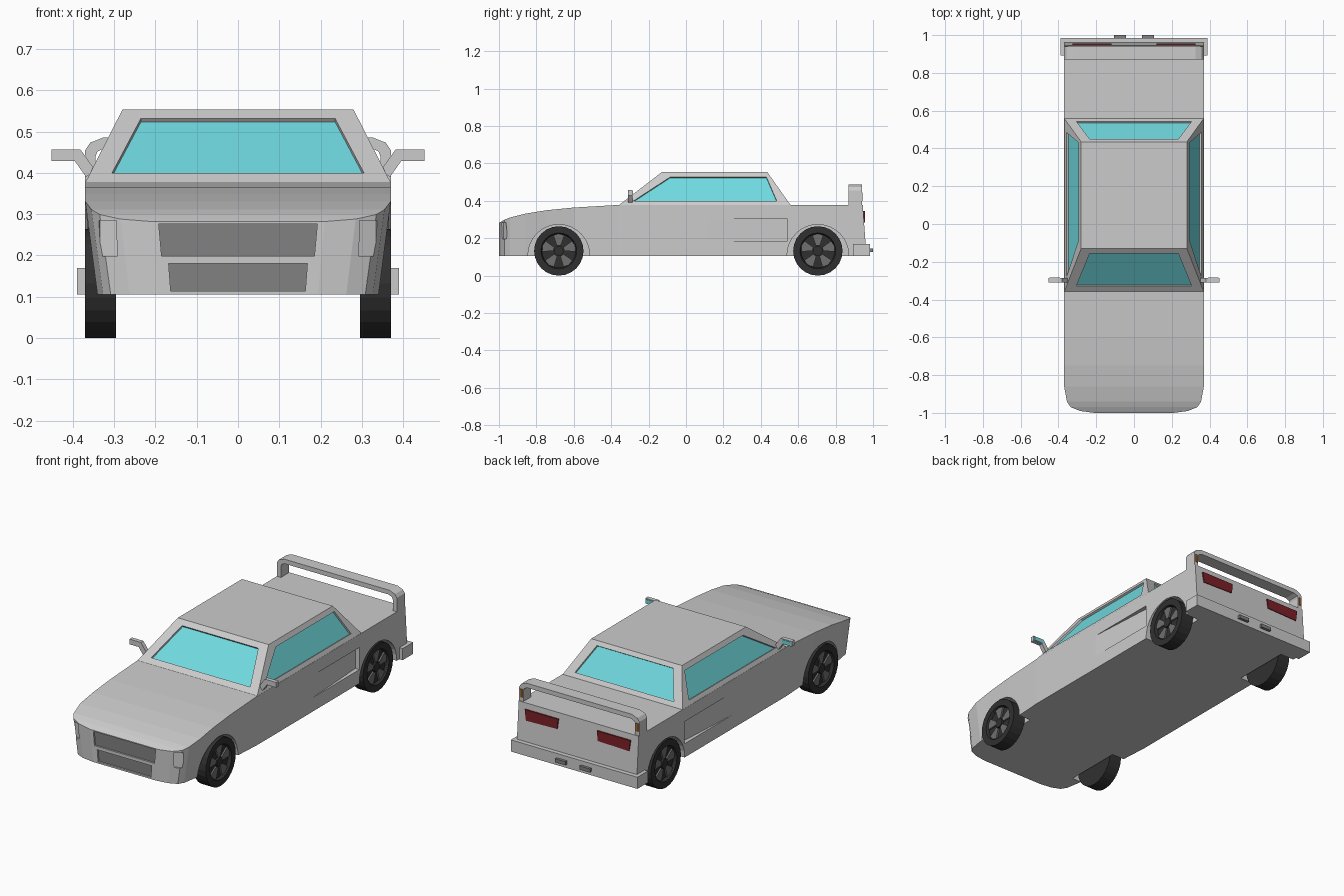
import bpy, bmesh, math
from mathutils import Vector, Matrix

if "Cube" in bpy.data.objects:
    bpy.data.objects.remove(bpy.data.objects["Cube"])

def material(name, rgb):
    m = bpy.data.materials.new(name)
    m.diffuse_color = (*rgb, 1)
    m.use_nodes = True
    m.node_tree.nodes["Principled BSDF"].inputs["Base Color"].default_value = m.diffuse_color
    return m

GLASS = material("glass", (0.16, 0.70, 0.74))
RUBBER = material("rubber", (0.03, 0.03, 0.03))
RIM = material("rim", (0.16, 0.16, 0.16))
GRILLE = material("grille", (0.22, 0.22, 0.22))
RED = material("red_lens", (0.20, 0.015, 0.02))
AMBER = material("amber_lens", (0.40, 0.13, 0.02))

def finish(name, bm, mats=()):
    bmesh.ops.recalc_face_normals(bm, faces=bm.faces)
    me = bpy.data.meshes.new(name)
    bm.to_mesh(me)
    bm.free()
    for m in mats:
        me.materials.append(m)
    ob = bpy.data.objects.new(name, me)
    bpy.context.collection.objects.link(ob)
    return ob

def prism(name, pts, axis, a, b, mat=None):
    """Extrude a 2D outline along an axis from a to b."""
    def place(p, t):
        return {'x': (t, p[0], p[1]), 'y': (p[0], t, p[1]), 'z': (p[0], p[1], t)}[axis]
    bm = bmesh.new()
    lo = [bm.verts.new(place(p, a)) for p in pts]
    hi = [bm.verts.new(place(p, b)) for p in pts]
    bm.faces.new(lo)
    bm.faces.new(hi)
    for i in range(len(pts)):
        j = (i + 1) % len(pts)
        bm.faces.new((lo[i], lo[j], hi[j], hi[i]))
    return finish(name, bm, [mat] if mat else [])

def box(name, x, y, z, mat=None):
    return prism(name, [(x[0], z[0]), (x[1], z[0]), (x[1], z[1]), (x[0], z[1])], 'y', y[0], y[1], mat)

def circle(cy, cz, r, n):
    return [(cy + r * math.cos(2 * math.pi * i / n), cz + r * math.sin(2 * math.pi * i / n)) for i in range(n)]

# Lower body: lofted sections (y, half width, top height)
stations = [(-1, .21, .282), (-.99, .285, .288), (-.97, .335, .299), (-.94, .355, .311),
            (-.86, .37, .331), (-.75, .37, .349), (-.6, .37, .364), (-.36, .37, .378), (.945, .37, .378)]
bm = bmesh.new()
rings = []
for y, w, top in stations:
    taper = .92 if y < -.7 else (.96 if y < -.5 else 1)
    yb = y + (.02 if y > .9 else 0)
    wb = w * taper
    rings.append([bm.verts.new(c) for c in ((-wb, yb, .105), (wb, yb, .105), (w, y, top), (-w, y, top))])
for r, s in zip(rings, rings[1:]):
    for i in range(4):
        j = (i + 1) % 4
        bm.faces.new((r[i], r[j], s[j], s[i]))
bm.faces.new(rings[0])
bm.faces.new(rings[-1])
body = finish("body", bm)

WHEEL_Y = (-.68, .705)
upper_grille = [(-.185, .198), (.185, .198), (.192, .276), (-.192, .276)]
lower_grille = [(-.163, .114), (.163, .114), (.168, .18), (-.168, .18)]
cutters = [prism("cut_upper_grille", upper_grille, 'y', -1.1, -.988),
           prism("cut_lower_grille", lower_grille, 'y', -1.1, -.988)]
for s in (-1, 1):
    # Wheel arches
    for y in WHEEL_Y:
        cutters.append(prism("cut_arch", circle(y, .108, .165, 32), 'x', s * .285, s * .5))
    # Wedge-shaped side scoop
    cutters.append(prism("cut_scoop", [(s * .372, .09), (s * .345, .54), (s * .45, .54), (s * .45, .09)], 'z', .182, .305))
    # Headlight recess in the rounded corner
    lamp = box("cut_headlight", (-.024, .024), (-.012, .05), (.197, .284))
    lamp.data.transform(Matrix.Translation((s * .317, -.977, 0)) @ Matrix.Rotation(s * .42 + math.pi, 4, 'Z'))
    cutters.append(lamp)
bpy.context.view_layer.objects.active = body
for c in cutters:
    c.hide_render = True
    mod = body.modifiers.new("cut", 'BOOLEAN')
    mod.operation, mod.object, mod.solver = 'DIFFERENCE', c, 'EXACT'
    bpy.ops.object.modifier_apply(modifier=mod.name)
for c in cutters:
    bpy.data.objects.remove(c)

# Grille panels
prism("upper_grille", upper_grille, 'y', -.991, -.985, GRILLE)
prism("lower_grille", lower_grille, 'y', -.991, -.985, GRILLE)

# Cabin: roof plus four sloping sides with recessed windows
def ring(x, yf, yr, z):
    return [Vector(c) for c in ((-x, yf, z), (x, yf, z), (x, yr, z), (-x, yr, z))]

base, roof = ring(.37, -.36, .56, .376), ring(.28, -.13, .435, .553)
side_win = [Vector((.36, -.28, .40)), Vector((.36, .485, .40)), Vector((.295, .43, .527)), Vector((.295, -.085, .527))]
front_win = [Vector((-.305, 0, .40)), Vector((.305, 0, .40)), Vector((.235, 0, .532)), Vector((-.235, 0, .532))]
bm = bmesh.new()
bm.faces.new([bm.verts.new(c) for c in roof])
for i in range(4):
    j = (i + 1) % 4
    outer = [base[i], base[j], roof[j], roof[i]]
    n = (outer[1] - outer[0]).cross(outer[3] - outer[0]).normalized()
    if i % 2 == 0:
        win = [p.copy() for p in front_win]
        if i == 2:
            for p in win:
                p.x *= -1
    else:
        win = [p.copy() for p in side_win]
        if i == 3:
            win = [Vector((-p.x, p.y, p.z)) for p in (win[1], win[0], win[3], win[2])]
    # drop the outline onto the sloping plane
    k = 1 if i % 2 == 0 else 0
    for p in win:
        p[k] -= n.dot(p - outer[0]) / n[k]
    o, w, g = ([bm.verts.new(c) for c in loop] for loop in (outer, win, [p - n * .011 for p in win]))
    for a in range(4):
        b = (a + 1) % 4
        bm.faces.new((o[a], o[b], w[b], w[a]))
        bm.faces.new((w[a], w[b], g[b], g[a]))
    bm.faces.new(g).material_index = 1
bmesh.ops.remove_doubles(bm, verts=bm.verts, dist=.0005)
grey = material("cabin_grey", (.8, .8, .8))
finish("cabin", bm, [grey, GLASS])

# Rear wing: one bent bar with legs
half = [(.37, .37), (.37, .455), (.358, .473), (.325, .486)]
inner = [(.32, .461), (.34, .452), (.345, .44), (.345, .37)]
right = half + inner
outline = half[::-1] + [(-x, z) for x, z in half]
under = [(x, z) for x, z in inner]
wing = half + [(-x, z) for x, z in half[::-1]] + [(-x, z) for x, z in inner[::-1]] + inner
prism("rear_wing", wing, 'y', .87, .94)

# Rear bumper
box("rear_bumper", (-.39, .39), (.893, .985), (.105, .17))

# Wheels: tyre with dished face, wedge spokes
def wheel(name, s, y, z=.132, r=.132):
    bm = bmesh.new()
    loops = []
    for x, rad in ((.295, r), (.37, r), (.37, .096), (.352, .09)):
        loops.append([bm.verts.new((s * x, *p)) for p in circle(y, z, rad, 24)])
    for a, b in zip(loops, loops[1:]):
        for i in range(24):
            j = (i + 1) % 24
            bm.faces.new((a[i], a[j], b[j], b[i]))
    bm.faces.new(loops[0])
    bm.faces.new(loops[-1])
    finish(name + "_tyre", bm, [RUBBER])
    for k in range(5):
        t = math.pi / 2 + k * 2 * math.pi / 5
        pts = [(y + q * math.cos(t + d), z + q * math.sin(t + d))
               for q, d in ((.03, -.35), (.089, -.34), (.092, 0), (.089, .34), (.03, .35))]
        prism(name + "_spoke", pts, 'x', s * .35, s * .361, RIM)
    prism(name + "_hub", circle(y, z, .026, 12), 'x', s * .35, s * .364, RUBBER)

for s, side in ((-1, "left"), (1, "right")):
    for y, end in zip(WHEEL_Y, ("front", "rear")):
        wheel(f"{end}_{side}_wheel", s, y)
    # Door mirror and its glass
    arm = [(.452, .457), (.452, .428), (.395, .428), (.368, .39), (.345, .405), (.382, .457)]
    prism(side + "_mirror", [(s * x, z) for x, z in arm], 'y', -.31, -.287)
    box(side + "_mirror_glass", (s * .392, s * .447), (-.288, -.284), (.432, .453), GLASS)
    # Tail lamp, marker lamp and exhaust
    tail = [(.125, .29), (.318, .285), (.325, .345), (.12, .345)]
    prism(side + "_tail_lamp", [(s * x, z) for x, z in tail], 'y', .93, .956, RED)
    box(side + "_marker_lamp", (s * .35, s * .364), (.93, .944), (.40, .445), AMBER)
    box(side + "_exhaust", (s * .043, s * .107), (.97, 1.0), (.126, .146), GRILLE)
